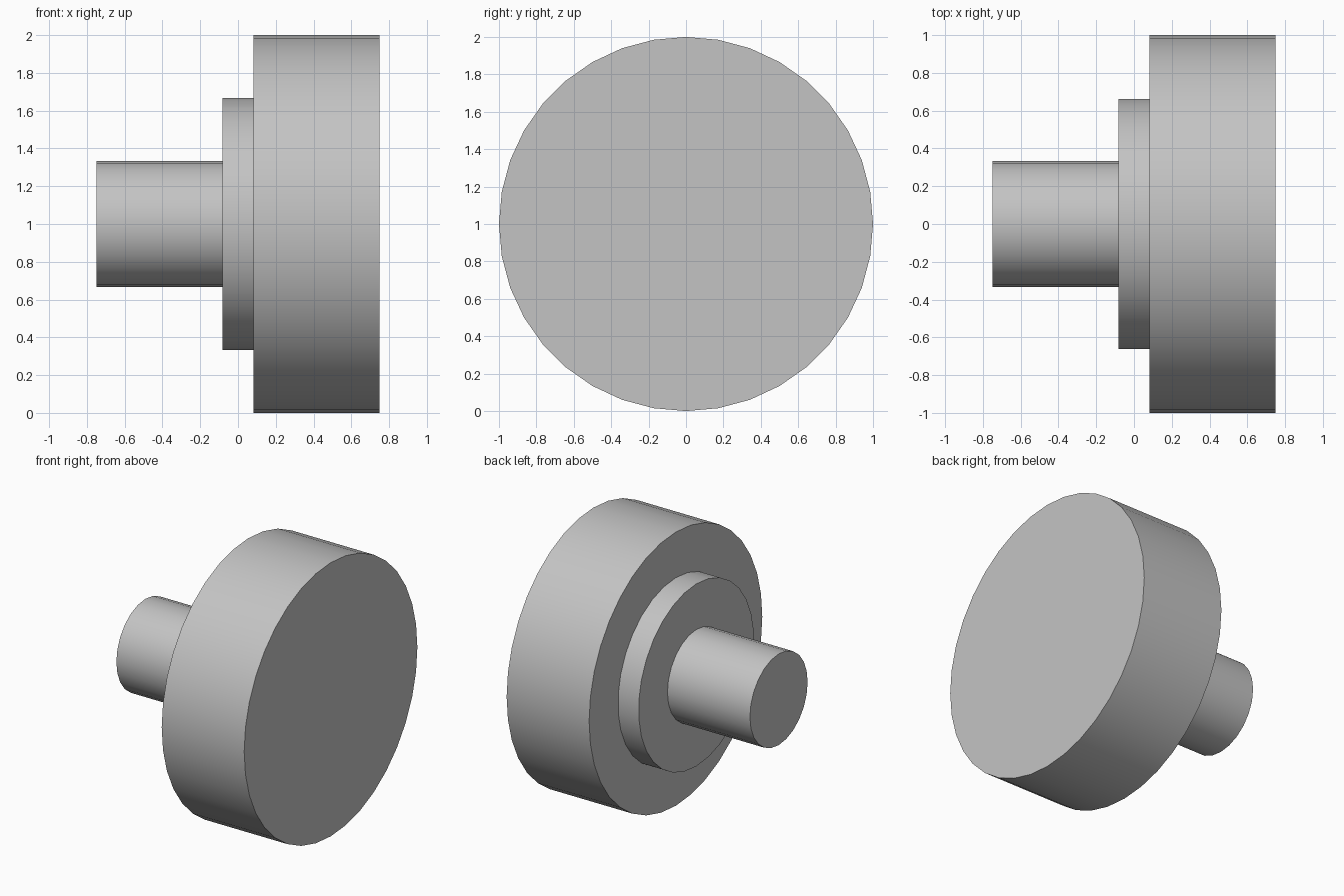
import bpy
import math

default_cube = bpy.data.objects.get("Cube")
if default_cube:
    bpy.data.objects.remove(default_cube, do_unlink=True)

# Plain grey for every part
grey = bpy.data.materials.new("plain_grey")
grey.use_nodes = True
colour = (0.55, 0.55, 0.55, 1)
grey.diffuse_color = colour
grey.node_tree.nodes["Principled BSDF"].inputs["Base Color"].default_value = colour


def disc(name, radius, x_start, x_end, sides):
    """Cylinder lying along x, with smooth sides and sharp rims."""
    bpy.ops.mesh.primitive_cylinder_add(
        vertices=sides, radius=radius, depth=x_end - x_start,
        location=((x_start + x_end) / 2, 0, 1), rotation=(0, math.pi / 2, 0))
    part = bpy.context.object
    part.name = name
    part.data.materials.append(grey)
    # Turn the ring so that a vertex sits at the very top
    bpy.ops.object.transform_apply(location=False, rotation=True, scale=False)
    top = max(part.data.vertices, key=lambda v: v.co.z).co
    part.rotation_euler.x = math.atan2(top.y, top.z)
    bpy.ops.object.transform_apply(location=False, rotation=True, scale=False)
    bpy.ops.object.shade_smooth_by_angle(angle=math.radians(30))
    return part


# Three stepped cylinders on one axis
disc("shaft", 1 / 3, -0.75, -1 / 12, 24)
disc("collar", 2 / 3, -1 / 12, 1 / 12, 30)
disc("wide_head", 1, 1 / 12, 0.75, 36)
